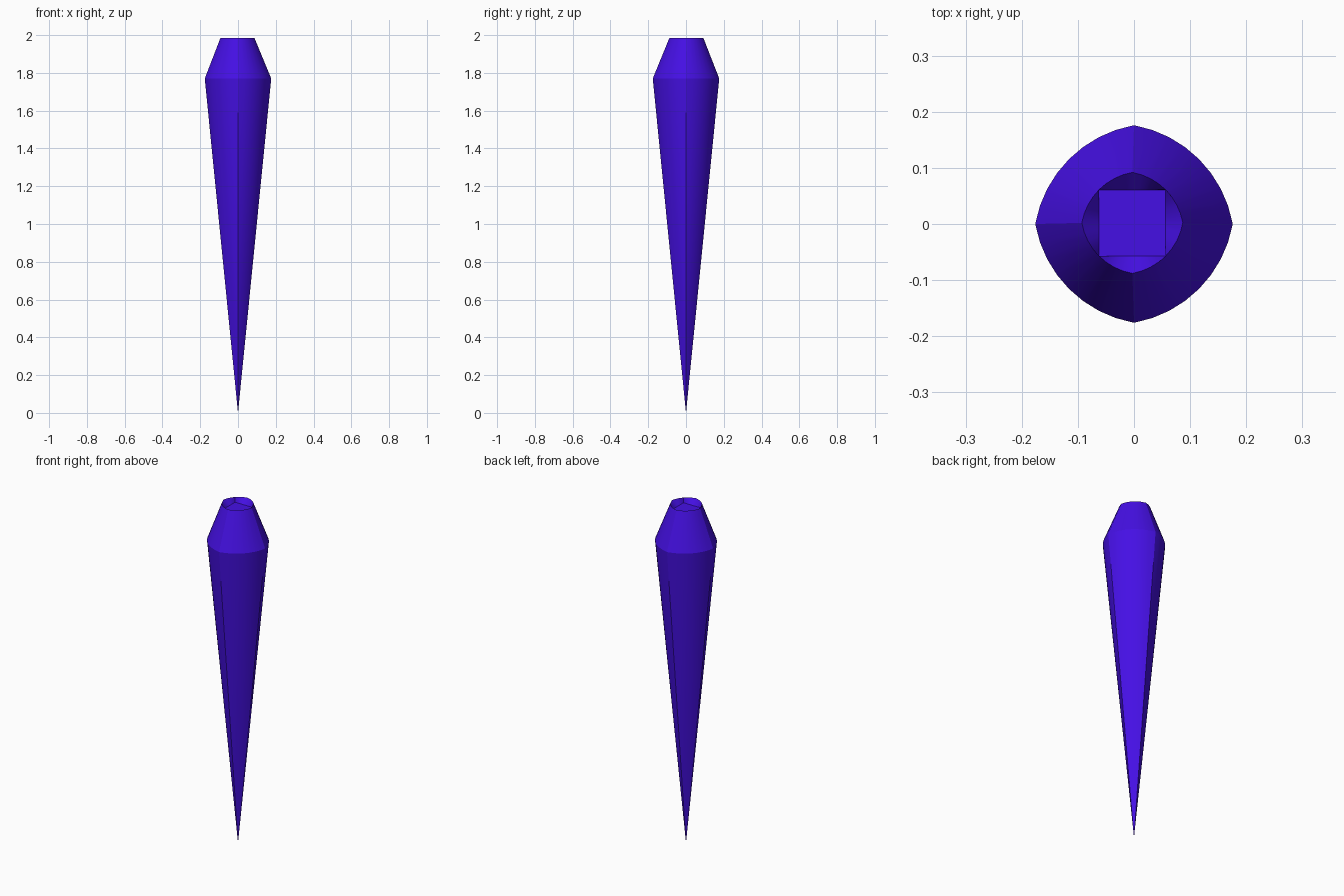
import bpy, bmesh, math

if "Cube" in bpy.data.objects:
    bpy.data.objects.remove(bpy.data.objects["Cube"])

SEG = 8                      # segments per quarter arc
TURN = math.radians(35)      # half the turning angle of each arc


def section(radius):
    """Four shallow arcs meeting in soft corners on the x and y axes."""
    R = math.sin(math.pi / 4) / math.sin(TURN)
    c = (math.sin(math.pi / 4) - R * math.cos(TURN)) / math.sqrt(2)
    pts = []
    for q in range(4):
        cq, sq = round(math.cos(q * math.pi / 2)), round(math.sin(q * math.pi / 2))
        for i in range(SEG):
            a = math.pi / 4 - TURN + 2 * TURN * i / SEG
            x, y = c + R * math.cos(a), c + R * math.sin(a)
            pts.append(((x * cq - y * sq) * radius, (x * sq + y * cq) * radius))
    return pts


def squared(pts, half):
    """Slide the points inward onto a square."""
    return [(x * half / max(abs(x), abs(y)), y * half / max(abs(x), abs(y)))
            for x, y in pts]


bm = bmesh.new()


def ring(pts, z, dx=0.0, dy=0.0):
    return [bm.verts.new((x + dx, y + dy, z)) for x, y in pts]


# Long taper, shoulder, rim and square-floored socket
tip = bm.verts.new((0, 0, 0))
shoulder = ring(section(0.176), 1.77)
rim = ring(section(0.09), 1.985, -0.003, 0.002)
floor = ring(squared(section(0.09), 0.059), 1.955, -0.003, 0.002)
n = len(rim)
for i in range(n):
    j = (i + 1) % n
    bm.faces.new((tip, shoulder[j], shoulder[i]))
    for low, high in ((shoulder, rim), (rim, floor)):
        bm.faces.new((low[i], low[j], high[j], high[i]))
bm.faces.new(floor)
bmesh.ops.recalc_face_normals(bm, faces=bm.faces)

mesh = bpy.data.meshes.new("spike")
bm.to_mesh(mesh)
bm.free()
spike = bpy.data.objects.new("spike", mesh)
bpy.context.collection.objects.link(spike)

# Violet colour
mat = bpy.data.materials.new("violet")
mat.diffuse_color = (0.06, 0.005, 0.78, 1)
mat.use_nodes = True
mat.node_tree.nodes["Principled BSDF"].inputs["Base Color"].default_value = mat.diffuse_color
mesh.materials.append(mat)

# Smooth sides, sharp shoulder and rim
bpy.context.view_layer.objects.active = spike
spike.select_set(True)
bpy.ops.object.shade_smooth_by_angle(angle=math.radians(22))
